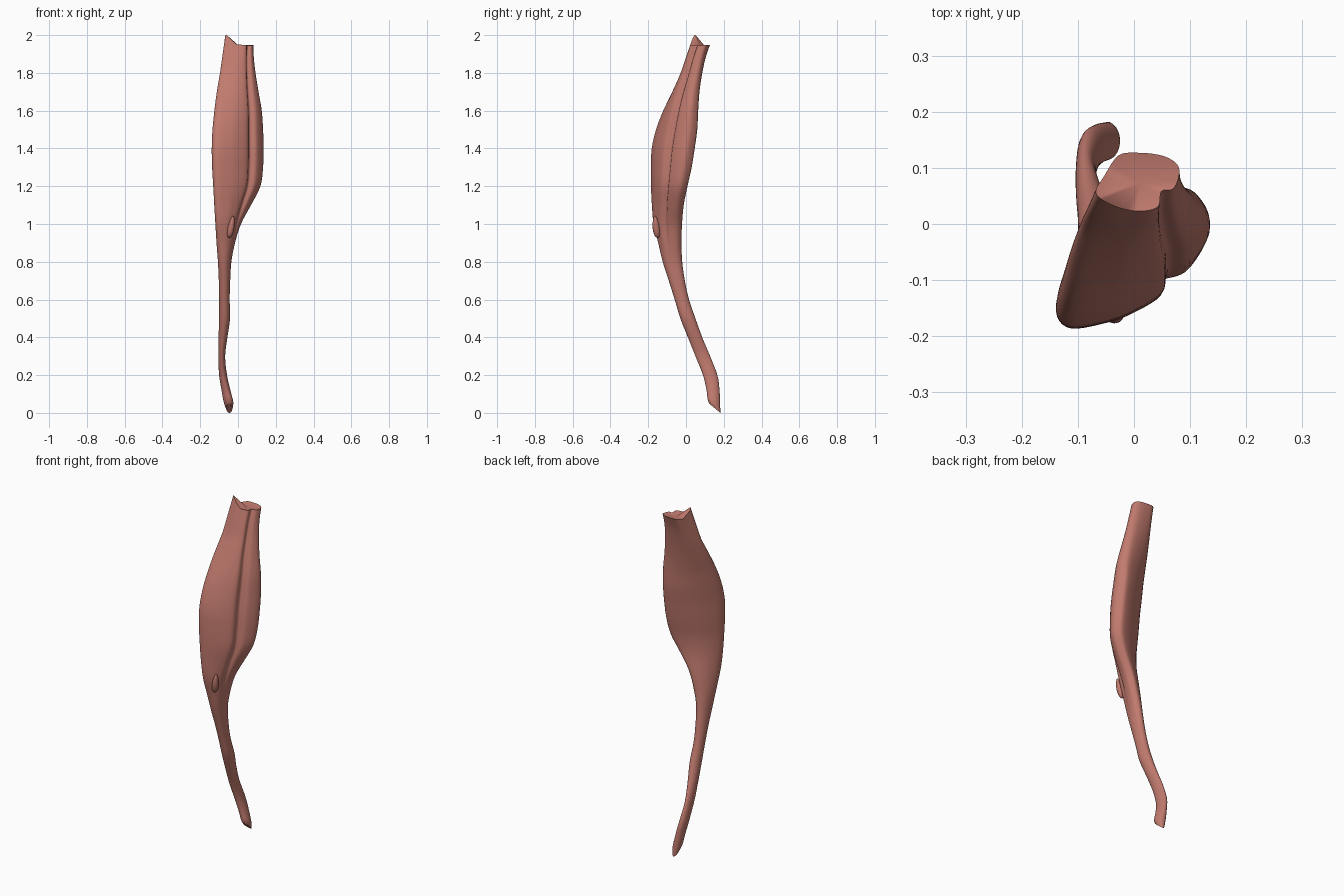
import bpy, bmesh, math
from mathutils import Vector

if "Cube" in bpy.data.objects:
    bpy.data.objects.remove(bpy.data.objects["Cube"])

flesh = bpy.data.materials.new("muscle red")
flesh.diffuse_color = (0.53, 0.195, 0.155, 1)
flesh.use_nodes = True
flesh.node_tree.nodes["Principled BSDF"].inputs["Base Color"].default_value = flesh.diffuse_color


def spline(p0, p1, p2, p3, t):
    """Catmull-Rom between p1 and p2 for tuples of any length."""
    return [0.5 * (2*b + (c - a)*t + (2*a - 5*b + 4*c - d)*t*t + (3*b - a - 3*c + d)*t**3)
            for a, b, c, d in zip(p0, p1, p2, p3)]


# Cross-section shapes in a unit box (u = x, v = y), counter-clockwise from front left
BELLY = [(.09, 0), (.33, .05), (.5, .13), (.69, .28), (.73, .46), (.87, .50), (1, .76),
         (.95, .93), (.84, 1), (.55, .88), (.28, .66), (.06, .34), (0, .12)]
TOP = [(.07, .2), (.3, .05), (.55, 0), (.75, .08), (.79, .34), (.93, .38), (1, .6),
       (.98, .8), (.8, .95), (.5, 1), (.27, .95), (.1, .6), (0, .35)]
N = len(BELLY)
TAIL = [(.5 + .5*math.cos(math.radians(-125 + 360*i/N)),
         .5 + .5*math.sin(math.radians(-125 + 360*i/N))) for i in range(N)]

# Stations: z, x min, x max, y min, y max, shape (0 tail, 1 belly, 2 top)
STATIONS = [
    (.03, -.062, -.030, .122, .182, 0),
    (.06, -.075, -.025, .114, .181, 0),
    (.12, -.087, -.040, .108, .178, 0),
    (.20, -.100, -.058, .090, .166, 0),
    (.30, -.104, -.068, .050, .128, 0),
    (.40, -.103, -.056, .010, .086, 0),
    (.50, -.100, -.042, -.030, .050, 0),
    (.60, -.100, -.044, -.060, .016, 0),
    (.70, -.102, -.040, -.092, -.006, .1),
    (.80, -.107, -.032, -.125, -.020, .25),
    (.90, -.115, -.010, -.150, -.024, .5),
    (1.0, -.121, .020, -.174, -.021, .75),
    (1.1, -.126, .070, -.181, -.012, .95),
    (1.2, -.131, .118, -.185, .008, 1),
    (1.3, -.137, .132, -.186, .030, 1),
    (1.4, -.139, .135, -.181, .046, 1),
    (1.5, -.135, .132, -.160, .060, 1.05),
    (1.6, -.125, .125, -.125, .066, 1.15),
    (1.7, -.112, .108, -.080, .074, 1.35),
    (1.8, -.095, .092, -.033, .089, 1.6),
    (1.88, -.080, .083, -.002, .106, 1.85),
    (1.945, -.068, .080, .023, .127, 2),
]


def section(st, rounds=5):
    """Closed smooth ring of points for one station."""
    z, x0, x1, y0, y1, s = st
    s = min(max(s, 0), 2)
    a, b, w = (TAIL, BELLY, s) if s <= 1 else (BELLY, TOP, s - 1)
    ctrl = [(p[0]*(1-w) + q[0]*w, p[1]*(1-w) + q[1]*w) for p, q in zip(a, b)]
    ring = []
    for i in range(N):
        for k in range(rounds):
            u, v = spline(ctrl[i-1], ctrl[i], ctrl[(i+1) % N], ctrl[(i+2) % N], k/rounds)
            # raised front-left corner of the upper end, slanted lower end
            up = max(0, (z - 1.8)/.145)
            peak = max(0, 1 - 2.2*math.hypot(u - .05, v - .25))
            dz = .058*up*peak + .008*up*(abs(v - .5))
            dz -= .05*(v - .4)*max(0, 1 - (z - .03)/.12)
            ring.append(Vector((x0 + u*(x1-x0), y0 + v*(y1-y0), max(0, z + dz))))
    return ring


def finish(bm, name, angle):
    bmesh.ops.recalc_face_normals(bm, faces=bm.faces)
    me = bpy.data.meshes.new(name)
    bm.to_mesh(me)
    bm.free()
    ob = bpy.data.objects.new(name, me)
    bpy.context.collection.objects.link(ob)
    me.materials.append(flesh)
    bpy.ops.object.select_all(action='DESELECT')
    ob.select_set(True)
    bpy.context.view_layer.objects.active = ob
    bpy.ops.object.shade_smooth_by_angle(angle=math.radians(angle))
    return ob


# Muscle belly and tendon: one continuous loft
bm = bmesh.new()
levels = []
M = len(STATIONS)
for i in range(M - 1):
    quad = [STATIONS[min(max(j, 0), M - 1)] for j in (i-1, i, i+1, i+2)]
    levels += [spline(*quad, k/4) for k in range(4)]
levels.append(STATIONS[-1])
rings = [[bm.verts.new(p) for p in section(l)] for l in levels]
for lo, hi in zip(rings, rings[1:]):
    n = len(lo)
    for i in range(n):
        j = (i + 1) % n
        bm.faces.new((lo[i], lo[j], hi[j], hi[i]))

# Cut ends, slightly hollow
for ring, dz in ((rings[0], .006), (rings[-1], -.02)):
    mid = sum((v.co for v in ring), Vector()) / len(ring)
    c = bm.verts.new(mid + Vector((0, 0, dz)))
    for i in range(len(ring)):
        bm.faces.new((ring[i], ring[(i+1) % len(ring)], c))
finish(bm, "muscle_and_tendon", 45)

# Small loose fibre tip on the front where the belly meets the tendon
bm = bmesh.new()
bmesh.ops.create_uvsphere(bm, u_segments=16, v_segments=10, radius=1)
for v in bm.verts:
    x, y, z = v.co
    taper = 1 - .25*z
    v.co = (-.036 + .017*x*taper + .010*z, -.158 + .019*y*taper - .007*z, .985 + .058*z)
finish(bm, "fibre_tip", 60)
